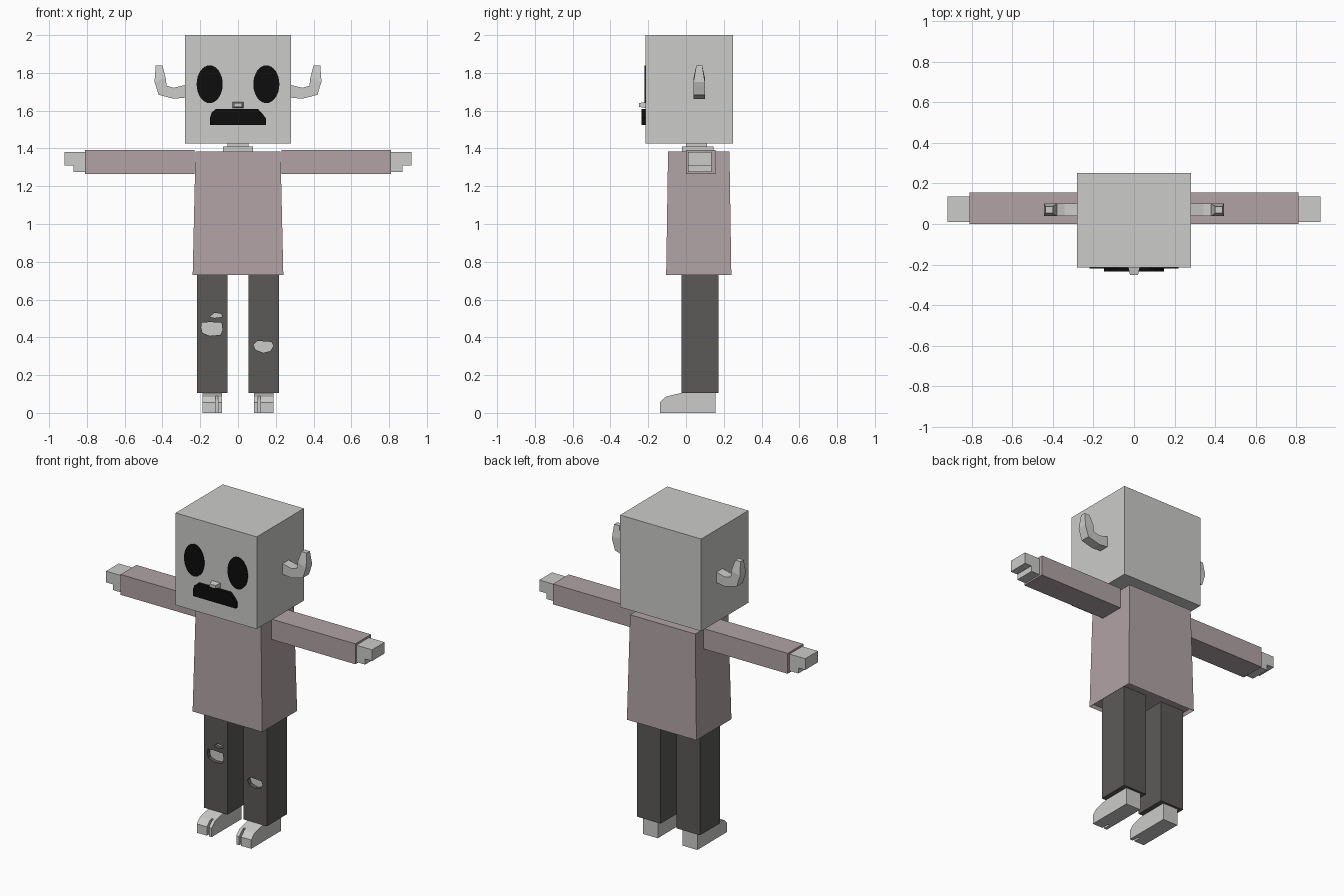
import bpy
import bmesh
import math

cube = bpy.data.objects.get("Cube")
if cube:
    bpy.data.objects.remove(cube, do_unlink=True)


def material(name, rgb):
    m = bpy.data.materials.new(name)
    m.use_nodes = True
    m.diffuse_color = (*rgb, 1)
    m.node_tree.nodes["Principled BSDF"].inputs["Base Color"].default_value = (*rgb, 1)
    return m


SKIN = material("pale grey skin", (0.60, 0.60, 0.59))
SHIRT = material("dusty mauve cloth", (0.44, 0.365, 0.375))
PANTS = material("charcoal cloth", (0.105, 0.102, 0.098))
BLACK = material("black", (0.004, 0.004, 0.004))


def add_loft(bm, rings):
    """Skin a chain of equal rings and cap both ends."""
    loops = [[bm.verts.new(p) for p in ring] for ring in rings]
    n = len(loops[0])
    for a, b in zip(loops, loops[1:]):
        for i in range(n):
            j = (i + 1) % n
            bm.faces.new((a[i], a[j], b[j], b[i]))
    bm.faces.new(loops[0])
    bm.faces.new(loops[-1])


def finish(name, bm, mat):
    bmesh.ops.recalc_face_normals(bm, faces=bm.faces)
    mesh = bpy.data.meshes.new(name)
    bm.to_mesh(mesh)
    bm.free()
    mesh.materials.append(mat)
    obj = bpy.data.objects.new(name, mesh)
    bpy.context.collection.objects.link(obj)
    return obj


def loft(name, mat, *rings):
    bm = bmesh.new()
    add_loft(bm, rings)
    return finish(name, bm, mat)


def rect(x0, x1, y0, y1, z):
    return [(x0, y0, z), (x1, y0, z), (x1, y1, z), (x0, y1, z)]


def box(name, mat, x, y, z):
    return loft(name, mat, rect(*x, *y, z[0]), rect(*x, *y, z[1]))


def front_rings(points, y0, y1):
    """Two copies of an outline drawn in x and z."""
    return [[(x, y, z) for x, z in points] for y in (y0, y1)]


def side_prism(name, mat, points, x0, x1):
    return loft(name, mat, *[[(x, y, z) for y, z in points] for x in (x0, x1)])


# Head, neck and nose
box("head", SKIN, (-0.28, 0.28), (-0.215, 0.25), (1.425, 2.0))
box("neck_base", SKIN, (-0.08, 0.08), (-0.02, 0.145), (1.38, 1.41))
box("neck", SKIN, (-0.055, 0.055), (0.0, 0.11), (1.40, 1.43))
loft("nose", SKIN,
     [(x, -0.21, z) for x, z in ((-.03, 1.614), (.03, 1.614), (.03, 1.646), (-.03, 1.646))],
     [(x, -0.25, z) for x, z in ((-.02, 1.62), (.02, 1.62), (.02, 1.64), (-.02, 1.64))])

# Mouth
mouth = [(-.147, 1.525), (.147, 1.525), (.147, 1.56), (.13, 1.583),
         (.105, 1.61), (-.115, 1.61), (-.138, 1.592), (-.147, 1.565)]
loft("mouth", BLACK, *front_rings(mouth, -0.235, -0.21))

# Shirt body with a shallow recess under the hem
bm = bmesh.new()
add_loft(bm, [rect(-0.24, 0.24, -0.105, 0.24, 0.73),
              rect(-0.225, 0.225, -0.095, 0.23, 1.385)])
bmesh.ops.recalc_face_normals(bm, faces=bm.faces)
hem = min(bm.faces, key=lambda f: f.calc_center_median().z)
bmesh.ops.inset_region(bm, faces=[hem], thickness=0.012)
for v in hem.verts:
    v.co.z += 0.02
finish("shirt_body", bm, SHIRT)

# Outlines of the torn holes in the trousers
holes = {
    -1: [[(-.193, .477), (-.15, .481), (-.087, .477), (-.082, .44),
          (-.093, .413), (-.15, .408), (-.188, .424), (-.195, .45)],
         [(-.15, .508), (-.124, .53), (-.087, .524), (-.085, .508), (-.124, .503)]],
    1: [[(.082, .36), (.103, .381), (.177, .376), (.188, .355),
         (.172, .328), (.135, .318), (.093, .334)]],
}

# Horn sections: lower point, upper point, half width
horn = [((.27, 1.67), (.27, 1.738), .03), ((.34, 1.663), (.341, 1.721), .03),
        ((.42, 1.684), (.378, 1.732), .03), ((.442, 1.753), (.383, 1.774), .03),
        ((.436, 1.838), (.40, 1.838), .016)]

for s, side in ((-1, "right"), (1, "left")):
    def span(a, b):
        return (s * a, s * b)

    # Eye
    ring = [(s * 0.15 + 0.069 * math.cos(k * math.tau / 32),
             1.74 + 0.1 * math.sin(k * math.tau / 32)) for k in range(32)]
    loft(side + "_eye", BLACK, *front_rings(ring, -0.22, -0.213))

    # Horn
    loft(side + "_horn", SKIN, *[
        [(s * a[0], .07 - w, a[1]), (s * a[0], .07 + w, a[1]),
         (s * b[0], .07 + w, b[1]), (s * b[0], .07 - w, b[1])] for a, b, w in horn])

    # Sleeve and hand
    box(side + "_sleeve", SHIRT, span(0.23, 0.81), (0.0, 0.155), (1.265, 1.392))
    box(side + "_hand", SKIN, span(0.80, 0.918), (0.01, 0.135), (1.31, 1.38))
    box(side + "_thumb", SKIN, span(0.80, 0.87), (0.01, 0.135), (1.275, 1.312))

    # Trouser leg with torn holes showing the inner leg
    leg = box(side + "_trouser_leg", PANTS, span(0.055, 0.217), (-0.025, 0.172), (0.105, 0.75))
    box(side + "_inner_leg", SKIN, span(0.065, 0.207), (0.0, 0.14), (0.12, 0.70))
    bm = bmesh.new()
    for outline in holes[s]:
        add_loft(bm, front_rings(outline, -0.06, 0.006))
    cutter = finish(side + "_hole_cutter", bm, PANTS)
    cutter.hide_render = True
    mod = leg.modifiers.new("holes", 'BOOLEAN')
    mod.operation = 'DIFFERENCE'
    mod.solver = 'EXACT'
    mod.object = cutter
    bpy.context.view_layer.objects.active = leg
    bpy.ops.object.modifier_apply(modifier=mod.name)
    bpy.data.objects.remove(cutter, do_unlink=True)

    # Foot with a split toe
    heel = [(.157, 0), (.157, .107), (-.02, .107), (-.09, .09), (-.09, 0)]
    toe = [(-.09, 0), (-.09, .09), (-.108, .085), (-.138, .055), (-.138, 0)]
    side_prism(side + "_foot", SKIN, heel, *span(0.085, 0.188))
    side_prism(side + "_toes", SKIN, toe, *span(0.118, 0.188))
    side_prism(side + "_big_toe", SKIN, toe, *span(0.085, 0.105))
